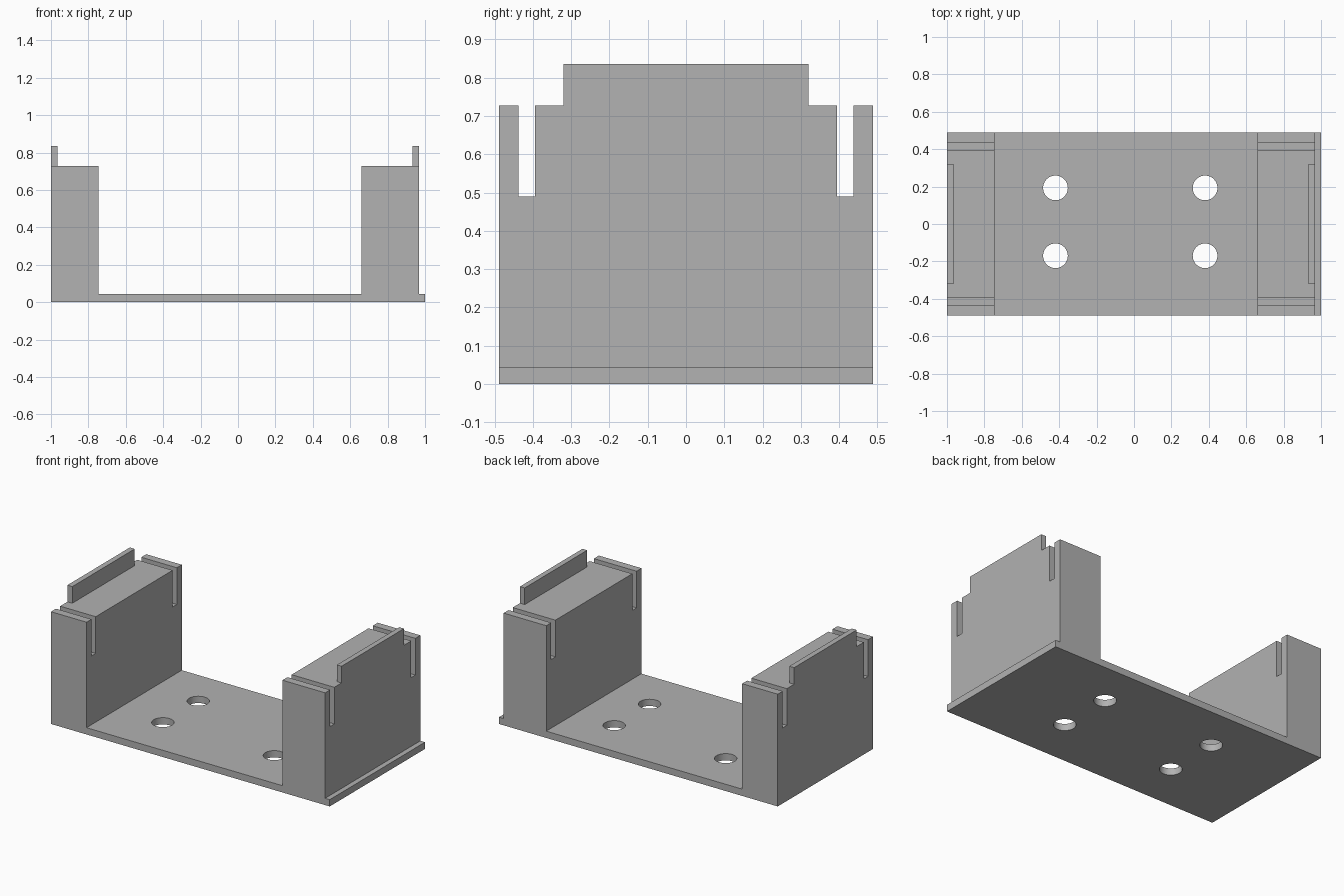
import bpy
import bmesh

default = bpy.data.objects.get("Cube")
if default:
    bpy.data.objects.remove(default, do_unlink=True)

GREY = (0.445, 0.445, 0.445)
HALF_DEPTH = 0.488
BASE_TOP = 0.044
POST_TOP = 0.728
SLOT_FLOOR = 0.49
TAB_TOP = 0.836

material = bpy.data.materials.new("plain grey")
material.use_nodes = True
material.diffuse_color = (*GREY, 1)
material.node_tree.nodes["Principled BSDF"].inputs["Base Color"].default_value = (*GREY, 1)


def extrude_profile(name, profile, x0, x1):
    """Solid made by sweeping a (y, z) outline from x0 to x1."""
    bm = bmesh.new()
    face = bm.faces.new([bm.verts.new((x0, y, z)) for y, z in profile])
    swept = bmesh.ops.extrude_face_region(bm, geom=[face])
    verts = [g for g in swept["geom"] if isinstance(g, bmesh.types.BMVert)]
    bmesh.ops.translate(bm, verts=verts, vec=(x1 - x0, 0, 0))
    bmesh.ops.recalc_face_normals(bm, faces=bm.faces)
    mesh = bpy.data.meshes.new(name)
    bm.to_mesh(mesh)
    bm.free()
    mesh.materials.append(material)
    obj = bpy.data.objects.new(name, mesh)
    bpy.context.collection.objects.link(obj)
    return obj


def box(name, x0, x1, half_y, z0, z1):
    outline = [(-half_y, z0), (half_y, z0), (half_y, z1), (-half_y, z1)]
    return extrude_profile(name, outline, x0, x1)


# Base plate with four round mounting holes
base = box("base_plate", -1, 1, HALF_DEPTH, 0, BASE_TOP)
for x in (-0.42, 0.38):
    for y in (-0.17, 0.193):
        bpy.ops.mesh.primitive_cylinder_add(vertices=48, radius=0.066, depth=0.3, location=(x, y, 0))
        cutter = bpy.context.object
        cutter.name = "hole_cutter"
        cutter.hide_render = True
        cutter.data.materials.append(material)
        cut = base.modifiers.new("hole", "BOOLEAN")
        cut.operation = "DIFFERENCE"
        cut.solver = "EXACT"
        cut.object = cutter
        bpy.context.view_layer.objects.active = base
        bpy.ops.object.modifier_apply(modifier=cut.name)
        bpy.data.objects.remove(cutter, do_unlink=True)

bpy.ops.object.select_all(action="DESELECT")
base.select_set(True)
bpy.context.view_layer.objects.active = base
bpy.ops.object.shade_smooth_by_angle()

# Post outline: a block with a narrow slot near each end
slot_half = [(HALF_DEPTH, BASE_TOP), (HALF_DEPTH, POST_TOP), (0.437, POST_TOP),
             (0.437, SLOT_FLOOR), (0.394, SLOT_FLOOR), (0.394, POST_TOP)]
post_profile = slot_half + [(-y, z) for y, z in reversed(slot_half)]

# Slotted posts, each with a raised tab along its outer edge
extrude_profile("right_post", post_profile, -1, -0.745)
extrude_profile("left_post", post_profile, 0.661, 0.967)
box("right_tab", -1, -0.965, 0.32, POST_TOP, TAB_TOP)
box("left_tab", 0.933, 0.967, 0.32, POST_TOP, TAB_TOP)
